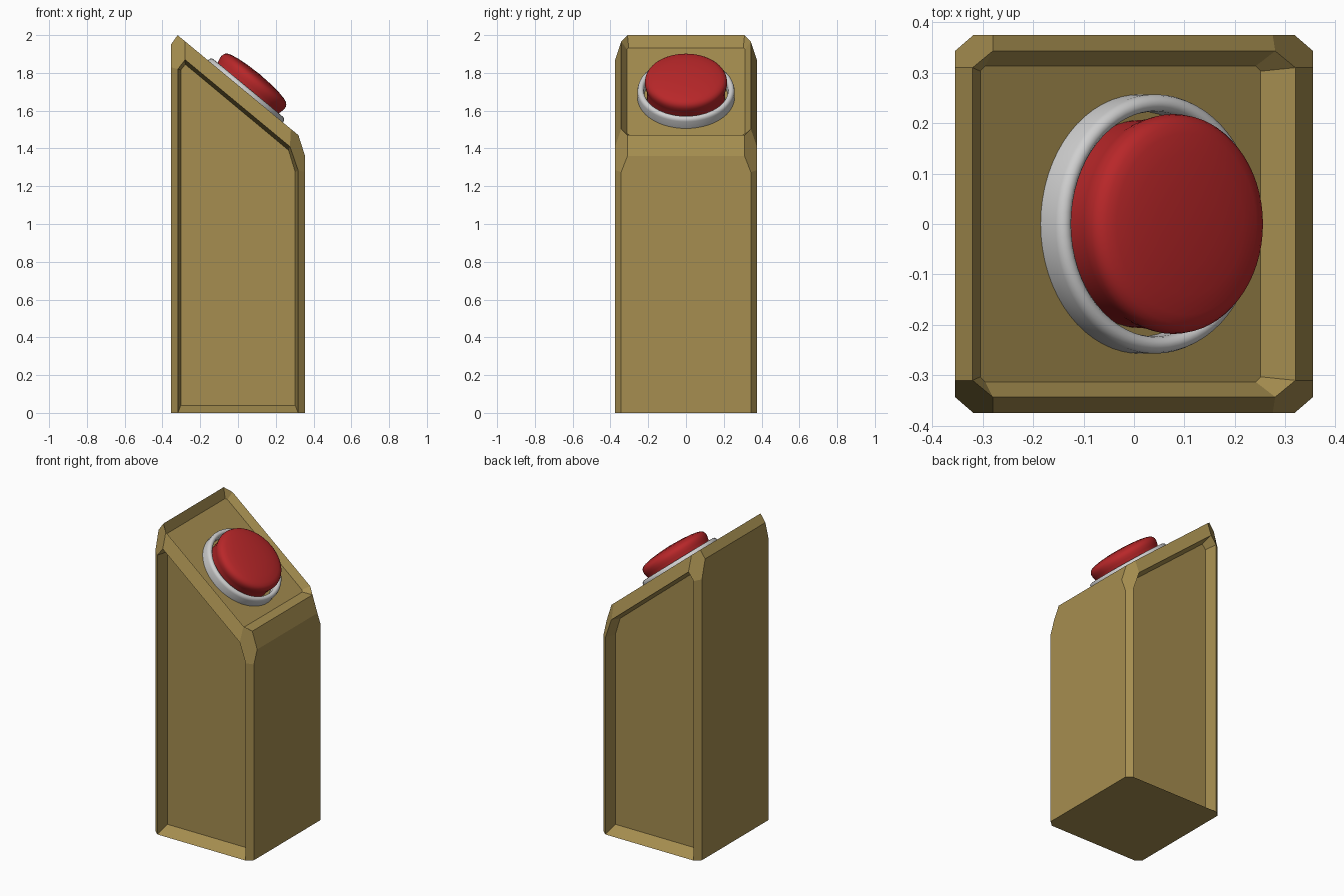
import bpy, bmesh, math
from mathutils import Matrix, Vector

if "Cube" in bpy.data.objects:
    bpy.data.objects.remove(bpy.data.objects["Cube"])


def material(name, rgb):
    m = bpy.data.materials.new(name)
    m.diffuse_color = (*rgb, 1)
    m.use_nodes = True
    m.node_tree.nodes["Principled BSDF"].inputs["Base Color"].default_value = m.diffuse_color
    return m


gold = material("dull gold", (0.38, 0.27, 0.08))
silver = material("light grey", (0.62, 0.62, 0.62))
red = material("button red", (0.48, 0.02, 0.022))


def finish(bm, name, mat, smooth=None):
    bmesh.ops.remove_doubles(bm, verts=bm.verts, dist=1e-5)
    bmesh.ops.recalc_face_normals(bm, faces=bm.faces)
    me = bpy.data.meshes.new(name)
    bm.to_mesh(me)
    bm.free()
    me.materials.append(mat)
    ob = bpy.data.objects.new(name, me)
    bpy.context.collection.objects.link(ob)
    if smooth:
        bpy.context.view_layer.objects.active = ob
        ob.select_set(True)
        bpy.ops.object.shade_smooth_by_angle(angle=math.radians(smooth))
        ob.select_set(False)
    return ob


# Sloped top: local frame along the slope
T0, T1 = Vector((-0.32, 0, 2.0)), Vector((0.32, 0, 1.47))
slope = (T1 - T0).normalized()
tilt = math.atan2(-slope.z, slope.x)


def on_slope(x, y):
    return (x, y, 2.0 - (x + 0.32) * 0.53 / 0.64)


def top_octagon(x, y, cx, cy):
    half = [(-x, y - cy), (cx - x, y), (x - cx, y), (x, y - cy)]
    return half + [(px, -py) for px, py in reversed(half)]


bm = bmesh.new()


def face(*pts):
    bm.faces.new([bm.verts.new(p) for p in pts])


def loft(a, b):
    for i in range(len(a)):
        j = (i + 1) % len(a)
        face(a[i], a[j], b[j], b[i])


# Pedestal: sunken top panel
rim = [Vector(on_slope(*p)) for p in top_octagon(0.32, 0.343, 0.04, 0.033)]
normal = Vector((-slope.z, 0, slope.x))
sunk = [Vector(on_slope(*p)) - normal * 0.042 for p in top_octagon(0.278, 0.313, 0.01, 0.01)]
loft(rim, sunk)
face(*sunk)

# Pedestal: front and back with bevels, corner facets and sunken panel
front_rim = [(-0.318, 0), (0.318, 0), (0.318, 1.285), (0.275, 1.41), (-0.28, 1.87), (-0.318, 1.82)]
front_sunk = [(-0.303, 0.04), (0.303, 0.04), (0.303, 1.275), (0.268, 1.39), (-0.279, 1.845), (-0.303, 1.815)]
for s in (-1, 1):
    outer = [(x, s * 0.375, z) for x, z in front_rim]
    inner = [(x, s * 0.295, z) for x, z in front_sunk]
    loft(outer, inner)
    face(*inner)
    f0, f1, B1, C1, C0, B0 = outer
    A0, A1 = (-0.355, s * 0.343, 1.83), (0.355, s * 0.343, 1.275)
    F0, F1 = (-0.355, s * 0.31, 1.95), (0.355, s * 0.31, 1.36)
    D0, D1 = on_slope(-0.28, s * 0.343), on_slope(0.28, s * 0.343)
    E0, E1 = on_slope(-0.32, s * 0.31), on_slope(0.32, s * 0.31)
    face(A0, B0, C0, D0, E0, F0)
    face(A1, B1, C1, D1, E1, F1)
    face(C0, C1, D1, D0)
    face((-0.355, s * 0.343, 0), f0, B0, A0)
    face(f1, (0.355, s * 0.343, 0), A1, B1)

# Pedestal: plain left and right walls with their upper bevels, then the base
for x, ex, za, zf, ze in ((-0.355, -0.32, 1.83, 1.95, 2.0), (0.355, 0.32, 1.275, 1.36, 1.47)):
    face((x, -0.343, 0), (x, 0.343, 0), (x, 0.343, za), (x, 0.31, zf), (x, -0.31, zf), (x, -0.343, za))
    face((x, -0.31, zf), (x, 0.31, zf), (ex, 0.31, ze), (ex, -0.31, ze))
face(*[(x, y, 0) for x, y in ((-0.355, -0.343), (-0.318, -0.375), (0.318, -0.375), (0.355, -0.343),
                              (0.355, 0.343), (0.318, 0.375), (-0.318, 0.375), (-0.355, 0.343))])
finish(bm, "pedestal", gold)


# Turned parts on the sloped panel
place = Matrix.Translation(T0 + slope * 0.467) @ Matrix.Rotation(tilt, 4, 'Y')


def turned(name, profile, mat, closed):
    b = bmesh.new()
    vs = [b.verts.new((r, 0, h)) for r, h in profile]
    es = [b.edges.new(p) for p in zip(vs, vs[1:])]
    if closed:
        es.append(b.edges.new((vs[-1], vs[0])))
    bmesh.ops.spin(b, geom=vs + es, cent=(0, 0, 0), axis=(0, 0, 1),
                   angle=math.tau, steps=64, use_duplicate=False)
    bmesh.ops.transform(b, matrix=place, verts=b.verts)
    return finish(b, name, mat, 40)


turned("button_ring", [(0.257, -0.043), (0.257, 0.004), (0.254, 0.014), (0.247, 0.021), (0.239, 0.023),
                       (0.231, 0.021), (0.225, 0.014), (0.223, 0.004), (0.223, -0.043)], silver, True)
turned("push_button", [(0, -0.043), (0.206, -0.043), (0.209, 0.02), (0.215, 0.042), (0.218, 0.06),
                       (0.216, 0.074), (0.210, 0.085), (0.199, 0.094), (0.180, 0.101), (0.14, 0.109),
                       (0.08, 0.115), (0, 0.118)], red, False)
